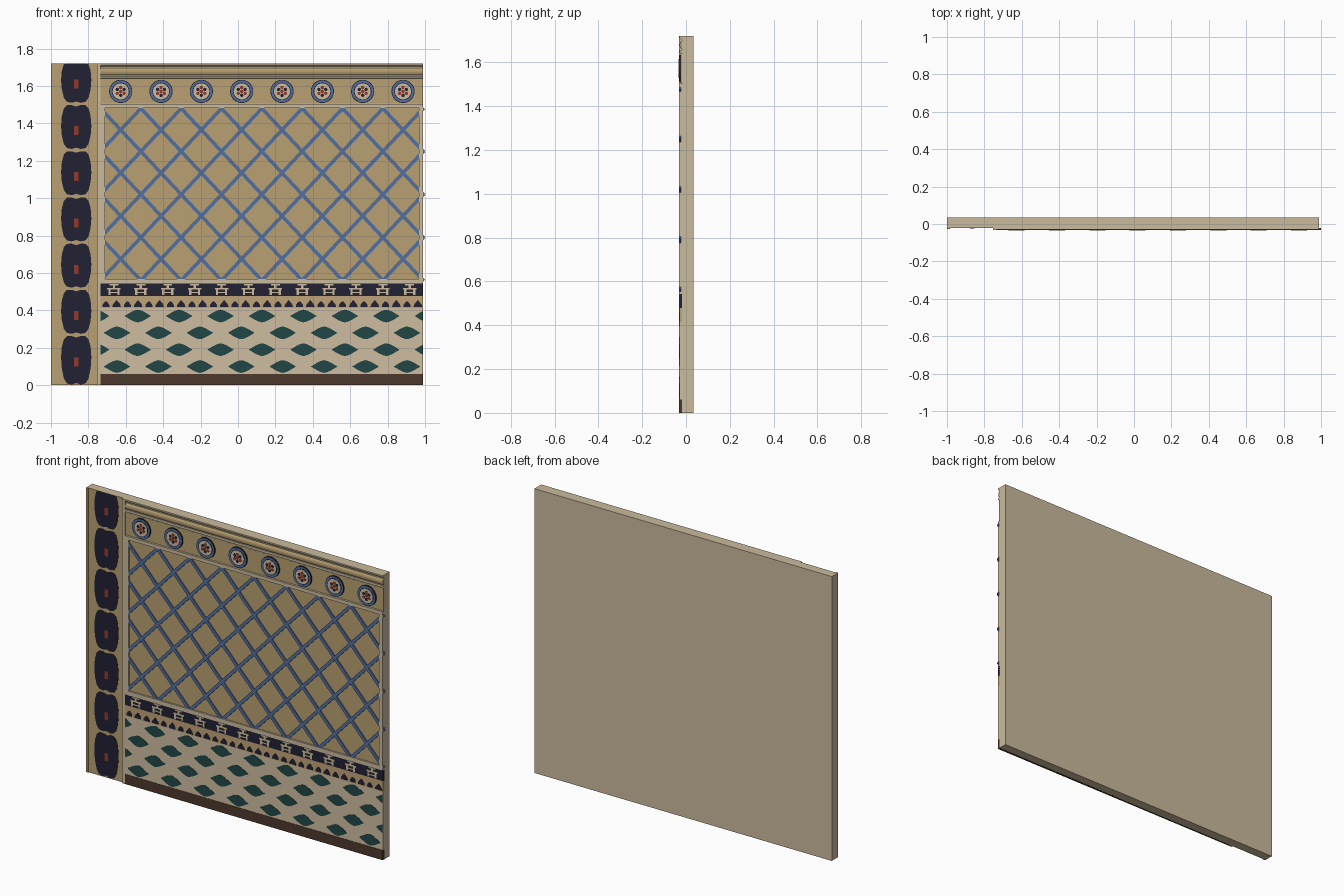
import bpy, bmesh, math

if "Cube" in bpy.data.objects:
    bpy.data.objects.remove(bpy.data.objects["Cube"])


def material(name, r, g, b):
    lin = lambda c: ((c / 255 + 0.055) / 1.055) ** 2.4 if c > 10 else c / 3295
    m = bpy.data.materials.new(name)
    m.diffuse_color = (lin(r), lin(g), lin(b), 1)
    m.use_nodes = True
    m.node_tree.nodes["Principled BSDF"].inputs["Base Color"].default_value = m.diffuse_color
    return m


STONE = material("pale stone", 203, 187, 157)
TAN = material("tan plaster", 184, 160, 114)
SAND = material("pinkish sand", 192, 163, 120)
CREAM = material("cream tile", 207, 190, 160)
NAVY = material("dark navy", 33, 33, 52)
BLUE = material("lattice blue", 82, 112, 160)
TEAL = material("dark teal", 33, 70, 70)
RED = material("brick red", 146, 58, 42)
BROWN = material("dark brown", 76, 56, 44)

LEFT, RIGHT, TOP = -0.735, 0.99, 1.72


def plates(name, outlines, mat, front, back):
    """Extrude (x, z) outlines from y=back to y=front, all in one object."""
    bm = bmesh.new()
    for pts in outlines:
        a = [bm.verts.new((x, front, z)) for x, z in pts]
        b = [bm.verts.new((x, back, z)) for x, z in pts]
        bm.faces.new(a)
        bm.faces.new(b[::-1])
        for i in range(len(a)):
            j = (i + 1) % len(a)
            bm.faces.new((a[j], a[i], b[i], b[j]))
    bmesh.ops.recalc_face_normals(bm, faces=bm.faces)
    me = bpy.data.meshes.new(name)
    bm.to_mesh(me)
    bm.free()
    me.materials.append(mat)
    ob = bpy.data.objects.new(name, me)
    bpy.context.collection.objects.link(ob)
    return ob


def rect(x0, x1, z0, z1):
    return [(x0, z0), (x1, z0), (x1, z1), (x0, z1)]


def circle(cx, cz, r, n=28):
    return [(cx + r * math.cos(math.tau * i / n), cz + r * math.sin(math.tau * i / n)) for i in range(n)]


def moulding(name, profile, x0, x1, mat):
    """Sweep a (y, z) profile along x."""
    ob = plates(name, [profile], mat, x0, x1)
    for v in ob.data.vertices:
        y, x, z = v.co
        v.co = (x, y, z)
    ob.data.flip_normals()
    return ob


# Wall slab
plates("wall_slab", [rect(-1, RIGHT, 0, TOP)], STONE, -0.019, 0.035)

# Pilaster on the left: panel, edge strips, cartouches and red centres
plates("pilaster_panel", [rect(-0.985, -0.752, 0, TOP)], TAN, -0.021, -0.015)
plates("pilaster_outer_strip", [rect(-1, -0.985, 0, TOP)], TAN, -0.026, -0.015)
plates("pilaster_inner_strip", [rect(-0.754, LEFT, 0, TOP)], STONE, -0.0315, -0.015)
PX = -0.865
side = [(0, -0.115), (0.025, -0.122), (0.05, -0.117), (0.066, -0.095), (0.077, -0.05), (0.081, 0),
        (0.077, 0.055), (0.066, 0.095), (0.05, 0.112), (0.025, 0.113), (0, 0.105)]
outline = side + [(-x, z) for x, z in side[-2:0:-1]]
cartouches, centres = [], []
for k in range(7):
    c = 0.15 + 0.247 * k
    lo, hi = (0.14, 0.118) if k == 0 else (0.12, 0.118)
    shape = [(PX + x, c + z * (1.2 if k == 0 and z < 0 else 1)) for x, z in outline]
    if k == 6:
        shape = [(x, c - 0.01 + (z - c + 0.01) * (0.9 if z > c else 1)) for x, z in shape]
    cartouches.append([(x, min(max(z, 0.001), TOP - 0.001)) for x, z in shape])
    r = 0.125 + 0.2475 * k
    centres.append(rect(PX - 0.011, PX + 0.011, r - 0.024, r + 0.024))
plates("pilaster_cartouches", cartouches, NAVY, -0.0225, -0.02)
plates("pilaster_red_centres", centres, RED, -0.0235, -0.02)

# Skirting and dado with teal diamonds
plates("skirting", [rect(LEFT, RIGHT, 0, 0.06)], BROWN, -0.031, -0.015)
plates("dado_panel", [rect(LEFT, RIGHT, 0.06, 0.413)], CREAM, -0.0295, -0.015)
diamonds = []
A, B, STEP = 0.069, 0.034, 0.2215
for row, z in enumerate((0.37, 0.28, 0.19, 0.10)):
    for k in range(9):
        cx = -0.647 + STEP * (k - (0.5 if row % 2 == 0 else 0))
        x0, x1 = max(cx - A, LEFT + 0.001), min(cx + A, RIGHT - 0.001)
        if x1 - x0 < 0.01:
            continue
        xs = [x0 + (x1 - x0) * i / 12 for i in range(13)]
        h = lambda x: B * max(1 - abs((x - cx) / A) ** 1.5, 0.06)
        diamonds.append([(x, z - h(x)) for x in xs] + [(x, z + h(x)) for x in xs[::-1]])
plates("dado_diamonds", diamonds, TEAL, -0.031, -0.029)

# Scallop border
plates("scallop_band", [rect(LEFT, RIGHT, 0.413, 0.478)], SAND, -0.0295, -0.015)
scallops = []
for k in range(30):
    c, s = LEFT + 0.0575 * (k + 0.5), 1 if k % 2 else 0.85
    scallops.append([(c - 0.022 * s, 0.418), (c + 0.022 * s, 0.418), (c + 0.021 * s, 0.43),
                     (c + 0.011 * s, 0.443), (c, 0.418 + 0.037 * s), (c - 0.011 * s, 0.443),
                     (c - 0.021 * s, 0.43)])
plates("scallops", scallops, NAVY, -0.031, -0.029)

# Navy border with repeated stepped motifs
plates("navy_band", [rect(LEFT, RIGHT, 0.478, 0.543)], NAVY, -0.0295, -0.015)
motifs = []
for k in range(12):
    c = LEFT + 0.14375 * (k + 0.5)
    motifs += [rect(c - 0.036, c + 0.036, 0.511, 0.521), rect(c - 0.024, c + 0.024, 0.533, 0.540),
               rect(c - 0.03, c - 0.018, 0.482, 0.511), rect(c + 0.018, c + 0.03, 0.482, 0.511),
               rect(c - 0.018, c + 0.018, 0.492, 0.499), rect(c - 0.006, c + 0.006, 0.521, 0.533)]
plates("navy_band_motifs", motifs, CREAM, -0.031, -0.029)

# Main field, its frame and the lattice
plates("main_field", [rect(-0.72, 0.98, 0.56, 1.495)], TAN, -0.023, -0.015)
plates("field_frame", [rect(LEFT, RIGHT, 0.543, 0.568), rect(LEFT, RIGHT, 1.482, 1.503),
                       rect(LEFT, -0.71, 0.568, 1.482), rect(0.967, RIGHT, 0.568, 1.482)],
       STONE, -0.0325, -0.015)
CW, CH = (RIGHT - LEFT) / 8, 0.23
length = math.hypot(CW, CH)
ux, uz = CW / length, CH / length
for name, s, front in (("lattice_rising", 1, -0.031), ("lattice_falling", -1, -0.0305)):
    bars = []
    for i in range(8):
        for j in range(4):
            cx, cz = LEFT + CW * (i + 0.5), 0.56 + CH * (j + 0.5)
            hl, hw = length / 2 + 0.004, 0.0095
            bars.append([(cx + a * hl * ux - b * hw * uz * s, cz + a * hl * uz * s + b * hw * ux)
                         for a, b in ((-1, -1), (1, -1), (1, 1), (-1, 1))])
    plates(name, bars, BLUE, front, -0.022)

# Frieze with medallions
plates("frieze", [rect(LEFT, RIGHT, 1.505, 1.64)], TAN, -0.024, -0.015)
rims, rings, inner, discs, reds, darks = [], [], [], [], [], []
for k in range(8):
    cx, cz = LEFT + CW * (k + 0.5), 1.571
    rims.append(circle(cx, cz, 0.062))
    rings.append(circle(cx, cz, 0.058))
    inner.append(circle(cx, cz, 0.047))
    discs.append(circle(cx, cz, 0.043))
    for i in range(6):
        t = math.tau * (i + 0.5) / 6
        spot = circle(cx + 0.021 * math.cos(t), cz + 0.021 * math.sin(t), 0.0095, 8)
        (reds if i % 2 else darks).append(spot)
    reds.append(circle(cx, cz, 0.010, 8))
plates("medallion_rims", rims, NAVY, -0.030, -0.023)
plates("medallion_rings", rings, BLUE, -0.0315, -0.029)
plates("medallion_inner_rings", inner, NAVY, -0.0325, -0.031)
plates("medallion_discs", discs, CREAM, -0.0335, -0.032)
plates("medallion_red_petals", reds, RED, -0.035, -0.033)
plates("medallion_navy_petals", darks, NAVY, -0.0345, -0.033)

# Cornice: fillet, rounded tan band and top cap
moulding("cornice_fillet", [(-0.015, 1.64), (-0.029, 1.643), (-0.031, 1.65), (-0.028, 1.657), (-0.015, 1.657)],
         LEFT, RIGHT, STONE)
band = [(-0.02 - 0.009 * math.sin(math.pi * i / 8), 1.678 - 0.018 * math.cos(math.pi * i / 8)) for i in range(9)]
moulding("cornice_band", [(-0.015, 1.66)] + band + [(-0.015, 1.696)], LEFT, RIGHT, TAN)
moulding("cornice_cap", [(-0.015, 1.704), (-0.024, 1.706), (-0.030, 1.712), (-0.030, TOP), (-0.015, TOP)],
         LEFT, RIGHT, STONE)
